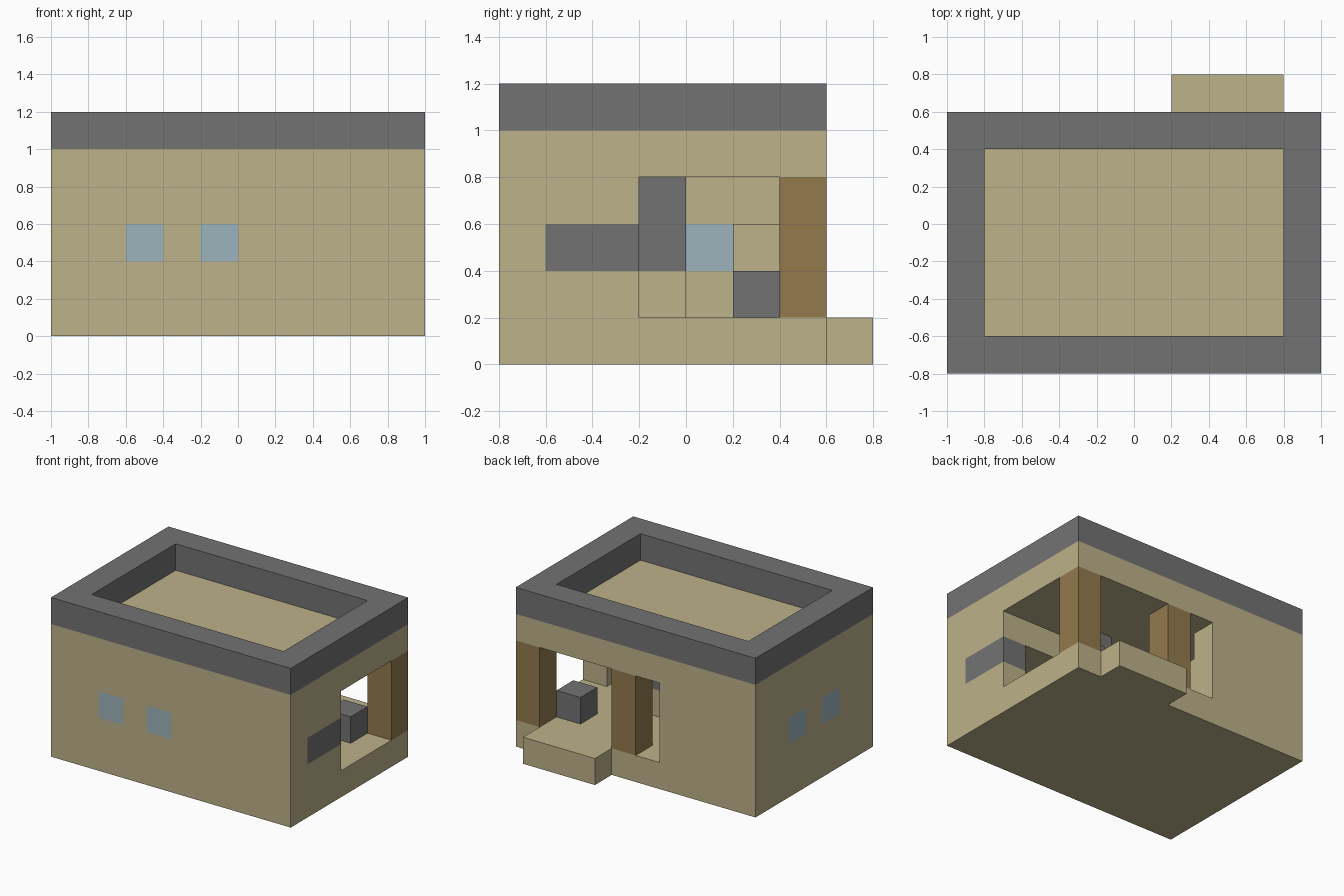
import bpy
import bmesh
from mathutils import Vector

if "Cube" in bpy.data.objects:
    bpy.data.objects.remove(bpy.data.objects["Cube"], do_unlink=True)


def material(name, color):
    m = bpy.data.materials.new(name)
    m.use_nodes = True
    m.diffuse_color = (*color, 1)
    m.node_tree.nodes["Principled BSDF"].inputs["Base Color"].default_value = (*color, 1)
    return m


SAND = material("sandstone", (0.51, 0.445, 0.254))
GREY = material("grey stone", (0.171, 0.171, 0.171))
WOOD = material("brown wood", (0.292, 0.195, 0.076))
GLASS = material("blue glass", (0.337, 0.456, 0.503))


def block(name, x, y, z, mat):
    """Axis-aligned block given its (low, high) range on each axis."""
    low, high = (Vector(c) for c in zip(x, y, z))
    bm = bmesh.new()
    bmesh.ops.create_cube(bm, size=1)
    for v in bm.verts:
        v.co = (low + high) / 2 + v.co * (high - low)
    mesh = bpy.data.meshes.new(name)
    bm.to_mesh(mesh)
    bm.free()
    mesh.materials.append(mat)
    ob = bpy.data.objects.new(name, mesh)
    bpy.context.scene.collection.objects.link(ob)
    return ob


def carve(target, x, y, z):
    """Cut a block out of the target and drop the cutter."""
    cutter = block("cutter", x, y, z, target.data.materials[0])
    cutter.hide_render = True
    mod = target.modifiers.new("carve", "BOOLEAN")
    mod.operation = "DIFFERENCE"
    mod.solver = "EXACT"
    mod.object = cutter
    bpy.context.view_layer.update()
    result = bpy.data.meshes.new_from_object(
        target.evaluated_get(bpy.context.evaluated_depsgraph_get()))
    target.modifiers.clear()
    target.data = result
    bpy.data.objects.remove(cutter, do_unlink=True)


ROOM = (0.2, 0.8)
PANE = (0.4, 0.6)

# House body: open corner porch, room and low alcove
house = block("house_body", (-1, 1), (-0.8, 0.6), (0, 1), SAND)
carve(house, (-0.2, 1.1), (-0.2, 0.7), ROOM)
carve(house, (-0.8, 0), (-0.2, 0.4), ROOM)
carve(house, (-0.8, 0.8), (-0.6, -0.1), (0.2, 0.6))

# Windows in the front and side walls
for i, x in enumerate((-0.6, -0.2)):
    carve(house, (x, x + 0.2), (-0.9, -0.5), PANE)
    block(f"front_window_{i + 1}", (x, x + 0.2), (-0.8, -0.6), PANE, GLASS)
for i, y in enumerate((-0.4, 0)):
    carve(house, (-1.1, -0.7), (y, y + 0.2), PANE)
    block(f"side_window_{i + 1}", (-1, -0.8), (y, y + 0.2), PANE, GLASS)

# Grey band in the other side wall
carve(house, (0.7, 1.1), (-0.6, -0.2), PANE)
block("wall_band", (0.8, 1), (-0.6, -0.2), PANE, GREY)

# Roof parapet
parapet = block("roof_parapet", (-1, 1), (-0.8, 0.6), (1, 1.2), GREY)
carve(parapet, (-0.8, 0.8), (-0.6, 0.4), (0.9, 1.3))

# Porch pillars and doorstep
for name, x in (("corner_pillar", 0.8), ("middle_pillar", 0)):
    block(name, (x, x + 0.2), (0.4, 0.6), ROOM, WOOD)
block("doorstep", (0.2, 0.8), (0.6, 0.8), (0, 0.2), SAND)

# Furnishings
block("porch_seat", (0.6, 0.8), (0.2, 0.4), (0.2, 0.4), GREY)
block("hearth_base", (0.2, 0.4), (-0.2, 0), (0.2, 0.4), SAND)
block("hearth_chimney", (0.2, 0.4), (-0.2, 0), (0.4, 0.8), GREY)
block("counter", (-0.8, -0.2), (0.2, 0.4), (0.2, 0.6), SAND)
